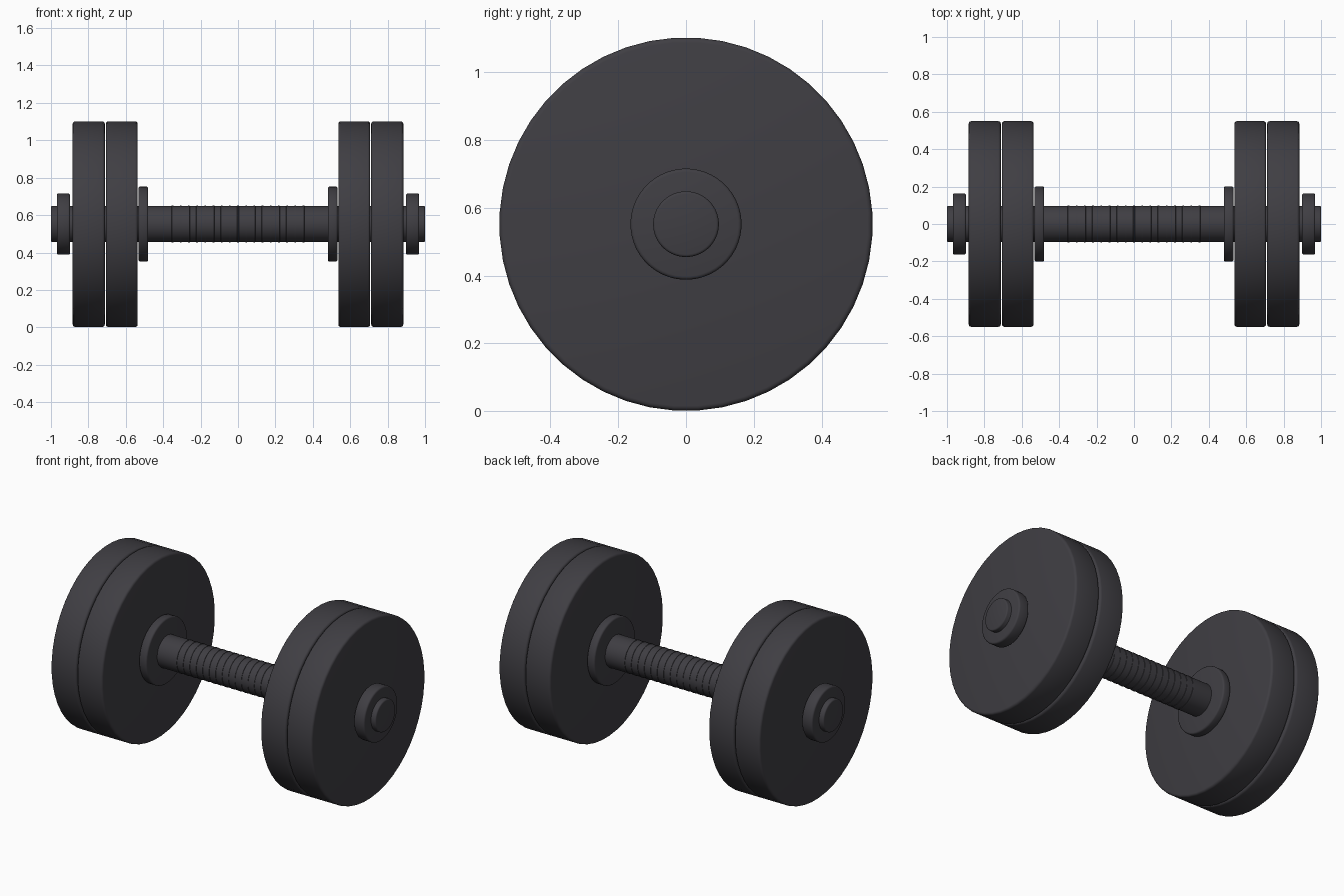
import bpy, bmesh, math

cube = bpy.data.objects.get("Cube")
if cube:
    bpy.data.objects.remove(cube, do_unlink=True)

CENTRE_Z = 0.552
SIDES = 48

# Dark iron finish
iron = bpy.data.materials.new("dark_iron")
iron.use_nodes = True
colour = (0.05, 0.048, 0.056, 1)
iron.diffuse_color = colour
iron.node_tree.nodes["Principled BSDF"].inputs["Base Color"].default_value = colour


def lathe(name, profile):
    """Spin (x, radius) points around the bar axis; the ends are capped."""
    bm = bmesh.new()
    rings = []
    for x, r in profile:
        ring = []
        for i in range(SIDES):
            a = math.tau * (i + 0.5) / SIDES
            ring.append(bm.verts.new((x, r * math.cos(a), r * math.sin(a))))
        rings.append(ring)
    for a, b in zip(rings, rings[1:]):
        for i in range(SIDES):
            j = (i + 1) % SIDES
            bm.faces.new((a[i], a[j], b[j], b[i]))
    bm.faces.new(rings[0])
    bm.faces.new(rings[-1])
    bmesh.ops.recalc_face_normals(bm, faces=bm.faces)
    mesh = bpy.data.meshes.new(name)
    bm.to_mesh(mesh)
    bm.free()
    mesh.materials.append(iron)
    obj = bpy.data.objects.new(name, mesh)
    obj.location.z = CENTRE_Z
    bpy.context.collection.objects.link(obj)
    bpy.ops.object.select_all(action="DESELECT")
    obj.select_set(True)
    bpy.context.view_layer.objects.active = obj
    bpy.ops.object.shade_smooth_by_angle(angle=math.radians(35))
    return obj


def disc(name, x0, x1, r, bevel):
    """Disc with rounded rims."""
    arc = [(bevel * (1 - math.cos(t)), bevel * (1 - math.sin(t)))
           for t in (0, math.pi / 6, math.pi / 3, math.pi / 2)]
    left = [(x0 + dx, r - dr) for dx, dr in arc]
    right = [(x1 - dx, r - dr) for dx, dr in reversed(arc)]
    return lathe(name, left + right)


# Bar with rounded ends
disc("bar", -1.0, 1.0, 0.097, 0.008)

# Raised ribs along the grip
RIBS = 17
for i in range(RIBS):
    x = -0.35 + 0.70 * i / (RIBS - 1)
    lathe(f"grip_rib_{i + 1}", [(x - 0.006, 0.094), (x - 0.004, 0.099),
                                (x + 0.004, 0.099), (x + 0.006, 0.094)])

# Collars, weight plates and end nuts on both sides
PARTS = [("collar", 0.48, 0.532, 0.201, 0.010),
         ("inner_plate", 0.536, 0.707, 0.551, 0.014),
         ("outer_plate", 0.712, 0.884, 0.551, 0.014),
         ("end_nut", 0.898, 0.969, 0.164, 0.010)]
for name, x0, x1, r, bevel in PARTS:
    disc("left_" + name, x0, x1, r, bevel)
    disc("right_" + name, -x1, -x0, r, bevel)
